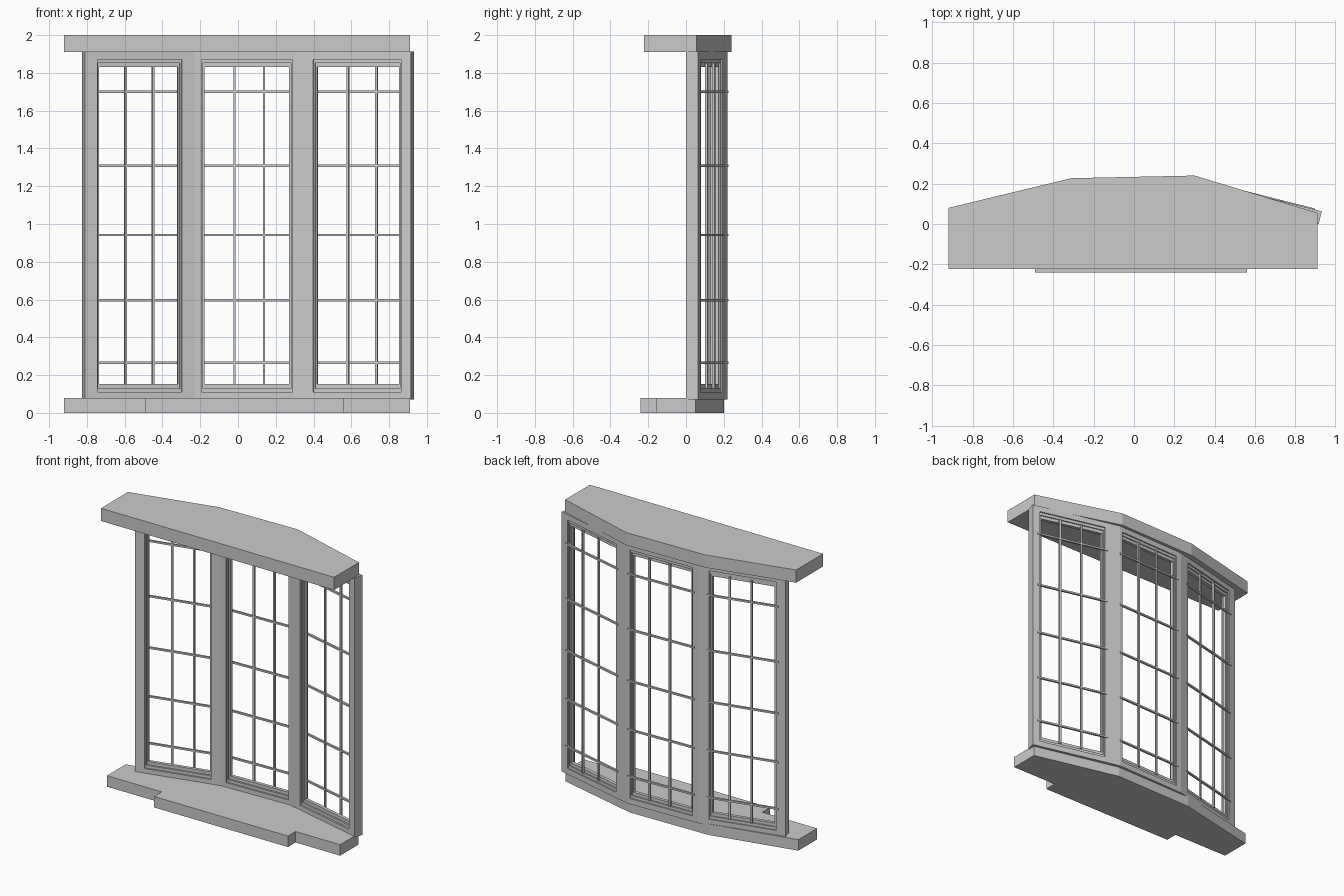
import bpy, bmesh
from mathutils import Vector

if "Cube" in bpy.data.objects:
    bpy.data.objects.remove(bpy.data.objects["Cube"])

THICK = 0.065
# front plan line of the three-sided bay
FRONT = [Vector(p) for p in ((-0.81, 0.0), (-0.23, 0.14), (0.30, 0.155), (0.915, 0.0))]
# x limits of each window opening
OPEN = [(-0.745, -0.297), (-0.192, 0.288), (0.397, 0.862)]
Z0, Z1 = 0.07, 1.912
OZ0, OZ1 = 0.11, 1.872


def finish(name, bm):
    bmesh.ops.recalc_face_normals(bm, faces=bm.faces)
    me = bpy.data.meshes.new(name)
    bm.to_mesh(me)
    bm.free()
    ob = bpy.data.objects.new(name, me)
    bpy.context.collection.objects.link(ob)
    return ob


def add_prism(bm, plan, z0, z1):
    lo = [bm.verts.new((p[0], p[1], z0)) for p in plan]
    hi = [bm.verts.new((p[0], p[1], z1)) for p in plan]
    bm.faces.new(lo)
    bm.faces.new(hi)
    n = len(plan)
    for i in range(n):
        j = (i + 1) % n
        bm.faces.new((lo[i], lo[j], hi[j], hi[i]))


def prism(name, plan, z0, z1):
    bm = bmesh.new()
    add_prism(bm, plan, z0, z1)
    return finish(name, bm)


def direction(i):
    return (FRONT[i + 1] - FRONT[i]).normalized()


def at(i, x, v):
    """Plan point on panel i whose front foot is at x, moved back by v."""
    d = direction(i)
    return FRONT[i] + d * ((x - FRONT[i].x) / d.x) + Vector((-d.y, d.x)) * v


def strip(i, x0, x1, v0, v1):
    return [at(i, x0, v0), at(i, x1, v0), at(i, x1, v1), at(i, x0, v1)]


def ring(name, i, x0, x1, z0, z1, wx, wz, v0, v1):
    """Rectangular frame with side width wx and rail height wz."""
    bm = bmesh.new()
    loops = []
    for v in (v0, v1):
        for a, b in ((0, 0), (wx, wz)):
            loops.append([bm.verts.new((*at(i, x, v), z)) for x, z in (
                (x0 + a, z0 + b), (x1 - a, z0 + b), (x1 - a, z1 - b), (x0 + a, z1 - b))])
    fo, fi, bo, bi = loops
    for p, q in ((fo, fi), (bo, bi), (fo, bo), (fi, bi)):
        for k in range(4):
            m = (k + 1) % 4
            bm.faces.new((p[k], p[m], q[m], q[k]))
    return finish(name, bm)


# lintel and stepped sill
prism("lintel", [(-0.92, -0.222), (0.91, -0.222), (0.91, 0.055), (0.30, 0.24),
                 (-0.31, 0.227), (-0.92, 0.08)], 1.91, 2.0)
prism("sill", [(-0.92, -0.155), (-0.49, -0.155), (-0.49, -0.24), (0.56, -0.24),
               (0.56, -0.155), (0.91, -0.155), (0.91, 0.05), (0.30, 0.20),
               (-0.31, 0.19), (-0.92, 0.055)], 0.0, 0.078)

# end posts
prism("left_post", strip(0, FRONT[0].x, OPEN[0][0], 0, THICK), Z0, Z1)
prism("right_post", strip(2, OPEN[2][1], FRONT[3].x, 0, THICK), Z0, Z1)

# mitred posts at the two bends
for c, name in ((1, "left_corner_post"), (2, "right_corner_post")):
    a, b = c - 1, c
    xl, xr, xc = OPEN[a][1], OPEN[b][0], FRONT[c].x
    mitre = (at(a, xc, THICK) + at(b, xc, THICK)) / 2
    prism(name, [at(a, xl, 0), FRONT[c], at(b, xr, 0), at(b, xr, THICK), mitre,
                 at(a, xl, THICK)], Z0, Z1)

for i, side in enumerate(("left", "centre", "right")):
    x0, x1 = OPEN[i]
    # head and bottom rails
    prism(side + "_bottom_rail", strip(i, x0, x1, 0, THICK), Z0, OZ0)
    prism(side + "_head_rail", strip(i, x0, x1, 0, THICK), OZ1, Z1)
    # stepped sash
    ring(side + "_outer_sash", i, x0, x1, OZ0, OZ1, 0.007, 0.02, 0.012, 0.056)
    ring(side + "_inner_sash", i, x0 + 0.007, x1 - 0.007, OZ0 + 0.02, OZ1 - 0.02,
         0.009, 0.022, 0.024, 0.048)
    # glazing bars
    bm = bmesh.new()
    for z in (0.265, 0.597, 0.942, 1.308, 1.70):
        add_prism(bm, strip(i, x0 - 0.018, x1 + 0.018, 0.056, 0.070), z - 0.006, z + 0.006)
    for k in (1, 2):
        x = x0 + 0.012 + (x1 - x0) * (0.015 + k * 0.325)
        add_prism(bm, strip(i, x - 0.006, x + 0.006, 0.054, 0.068), OZ0 + 0.02, OZ1 - 0.02)
    finish(side + "_glazing_bars", bm)
